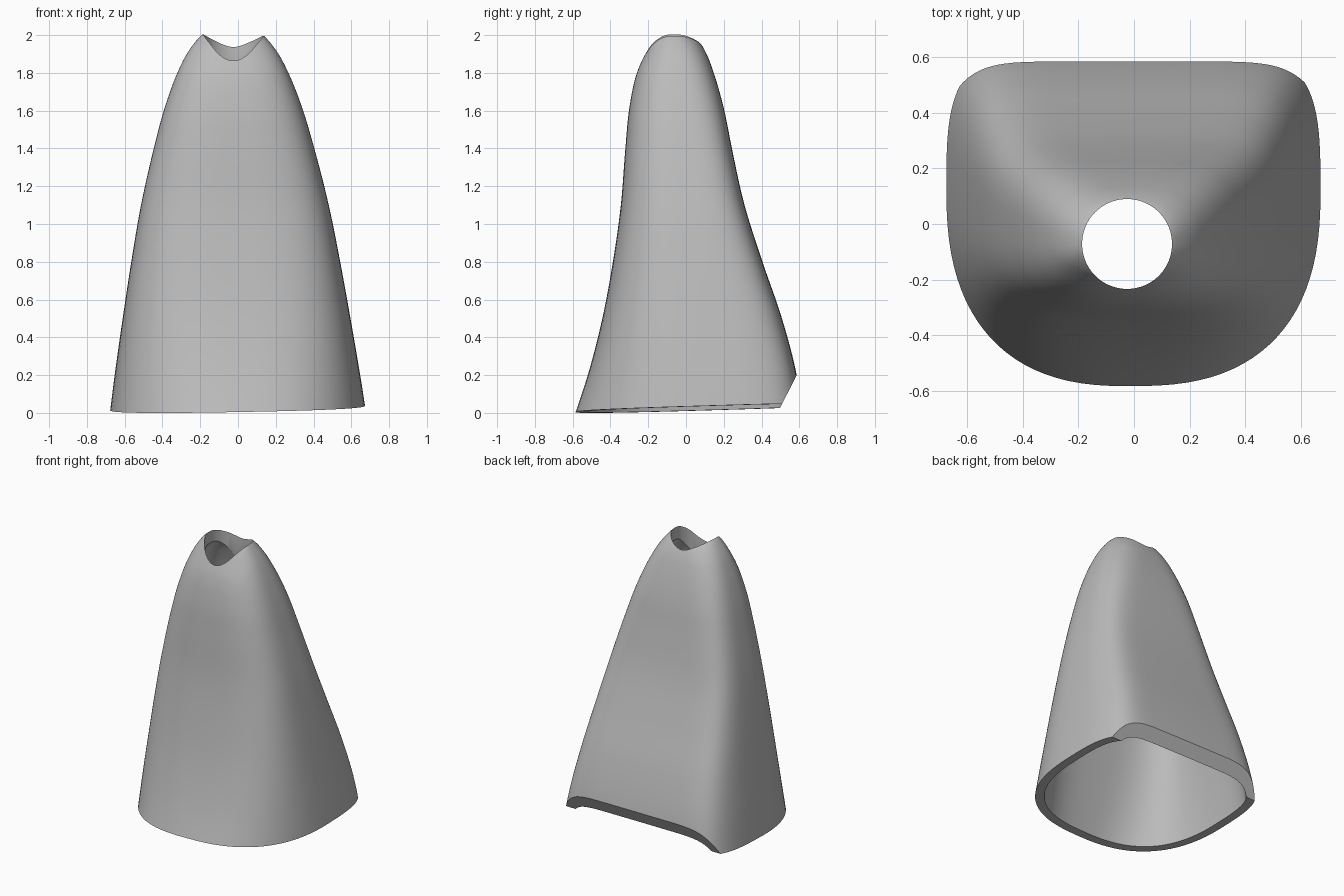
import bpy, bmesh, math
from mathutils import Vector

if "Cube" in bpy.data.objects:
    bpy.data.objects.remove(bpy.data.objects["Cube"], do_unlink=True)

SEGMENTS, STEPS, WALL = 96, 6, 0.06

# Height, half width, front y and back y of the cover, bottom to top
PROFILE = [Vector(row) for row in (
    (-0.1, 0.692, -0.62, 0.625), (0.2, 0.65, -0.52, 0.586),
    (0.5, 0.603, -0.443, 0.508), (0.8, 0.553, -0.387, 0.405),
    (1.1, 0.497, -0.345, 0.31), (1.4, 0.425, -0.321, 0.243),
    (1.6, 0.369, -0.302, 0.203), (1.8, 0.294, -0.26, 0.147),
    (1.9, 0.243, -0.218, 0.109), (1.96, 0.2, -0.19, 0.075),
    (2.0, 0.162, -0.16, 0.035), (2.04, 0.09, -0.12, -0.02))]


def smooth_rows(rows):
    """Smooth curve through the profile rows, spaced by distance."""
    ends = [2 * rows[0] - rows[1]] + rows + [2 * rows[-1] - rows[-2]]
    for a, b, c, d in zip(ends, ends[1:], ends[2:], ends[3:]):
        before, span, after = (b - a).length, (c - b).length, (d - c).length
        rate = (c - b) / span
        start = ((b - a) / before * span + rate * before) / (before + span)
        end = (rate * after + (d - c) / after * span) / (span + after)
        for k in range(STEPS):
            t = k / STEPS
            ease = t * t * (3 - 2 * t)
            yield (b.lerp(c, ease) + start * span * t * (1 - t)**2
                   - end * span * t * t * (1 - t))
    yield rows[-1]


def section(row):
    """Rounded front and squarer back, joined at the widest line."""
    z, half, front, back = row
    t = min(max(z / 2, 0), 1)
    middle = 0.15 - 0.22 * t
    for i in range(SEGMENTS):
        angle = math.tau * i / SEGMENTS
        c, s = math.cos(angle), math.sin(angle)
        if s > 0:
            across, along = 2.4 + 5.4 * (1 - t**2), 2.4 + 0.6 * (1 - t**4)
            depth = back - middle
        else:
            across = along = 2.55 - 0.2 * t + 0.65 * math.sin(math.pi * t)
            depth = middle - front
        x = math.copysign(abs(c) ** (2 / across), c) * half - 0.03 * t
        y = math.copysign(abs(s) ** (2 / along), s) * depth + middle
        yield Vector((x, y, z))


def cut(target, cutter):
    """Subtract a helper solid, then remove it."""
    mod = target.modifiers.new("cut", "BOOLEAN")
    mod.operation, mod.solver, mod.object = "DIFFERENCE", "EXACT", cutter
    cutter.hide_render = True
    bpy.context.view_layer.objects.active = target
    bpy.ops.object.modifier_apply(modifier=mod.name)
    bpy.data.objects.remove(cutter, do_unlink=True)


def cut_below(target, point, normal):
    """Trim everything behind a plane with a large block."""
    normal = Vector(normal).normalized()
    bpy.ops.mesh.primitive_cube_add(size=4, location=Vector(point) - normal * 2)
    block = bpy.context.object
    block.rotation_euler = normal.to_track_quat("Z", "Y").to_euler()
    bpy.context.view_layer.update()
    cut(target, block)


# Outer skin
bm = bmesh.new()
rings = [[bm.verts.new(p) for p in section(r)] for r in smooth_rows(PROFILE)]
for low, high in zip(rings, rings[1:]):
    for i in range(SEGMENTS):
        j = (i + 1) % SEGMENTS
        bm.faces.new((low[i], low[j], high[j], high[i]))
bm.faces.new(rings[-1])
mesh = bpy.data.meshes.new("tapered_cover")
bm.to_mesh(mesh)
bm.free()
cover = bpy.data.objects.new("tapered_cover", mesh)
bpy.context.collection.objects.link(cover)

# Wall thickness
solid = cover.modifiers.new("wall", "SOLIDIFY")
solid.thickness, solid.offset = WALL, -1
bpy.context.view_layer.objects.active = cover
bpy.ops.object.modifier_apply(modifier=solid.name)

# Round opening in the top
bpy.ops.mesh.primitive_cylinder_add(vertices=96, radius=0.162, depth=1,
                                    location=(-0.025, -0.072, 2))
cut(cover, bpy.context.object)

# Sloping base and bevelled rear edge
cut_below(cover, (0, 0, 0.022), (-0.018, -0.03, 1))
cut_below(cover, (0, 0.505, 0.04), (0, -0.16, 0.081))

# Colour and shading
grey = bpy.data.materials.new("plain_grey")
grey.use_nodes = True
colour = (0.5, 0.5, 0.5, 1)
grey.diffuse_color = colour
grey.node_tree.nodes["Principled BSDF"].inputs["Base Color"].default_value = colour
cover.data.materials.clear()
cover.data.materials.append(grey)
for face in cover.data.polygons:
    face.material_index = 0
bpy.ops.object.select_all(action="DESELECT")
cover.select_set(True)
bpy.context.view_layer.objects.active = cover
bpy.ops.object.shade_smooth_by_angle(angle=math.radians(35))
